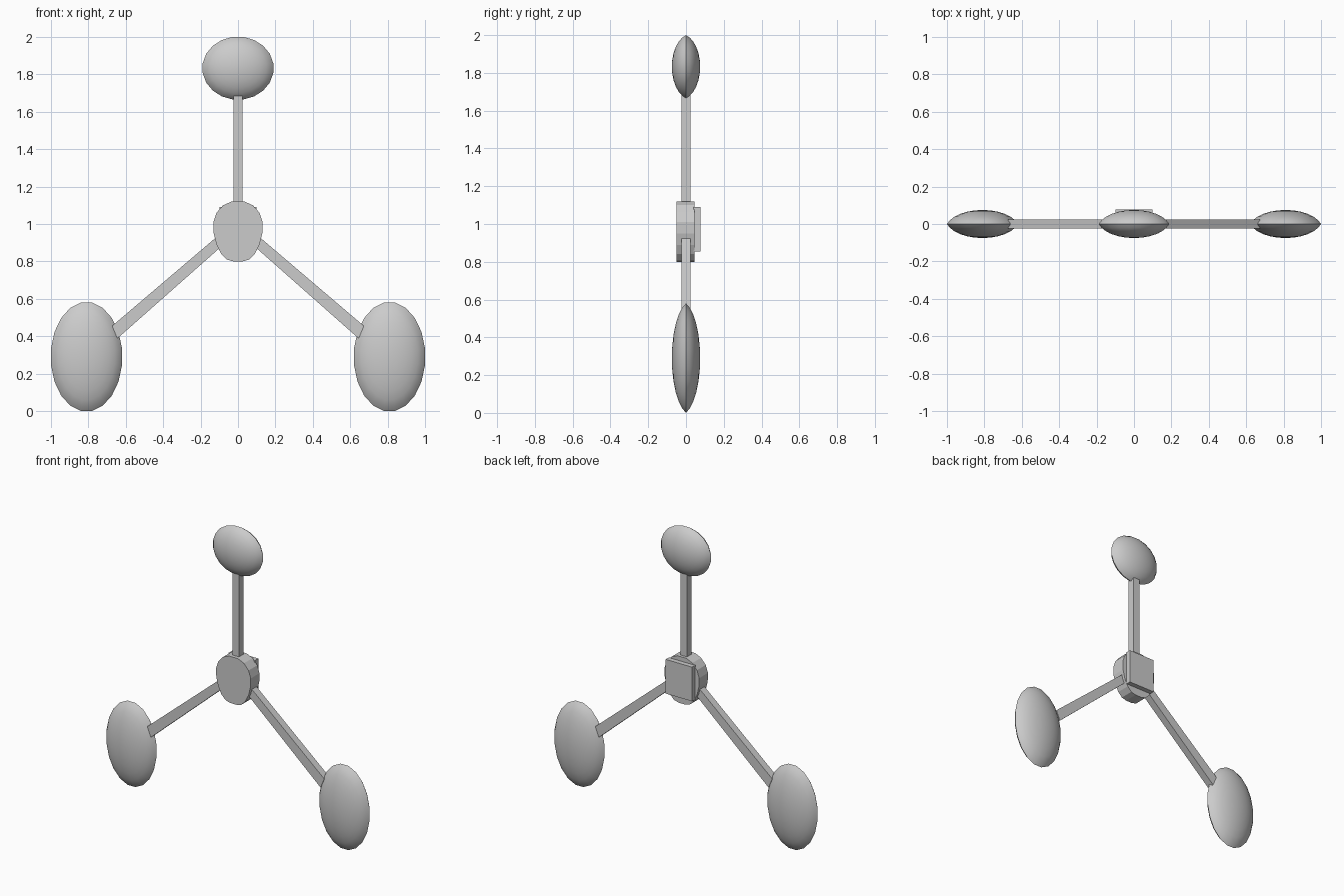
import bpy
import bmesh
from math import sin, cos, pi, radians

default_cube = bpy.data.objects.get("Cube")
if default_cube:
    bpy.data.objects.remove(default_cube, do_unlink=True)

GREY = (0.6, 0.6, 0.6, 1.0)
grey = bpy.data.materials.new("light grey")
grey.use_nodes = True
grey.diffuse_color = GREY
grey.node_tree.nodes["Principled BSDF"].inputs["Base Color"].default_value = GREY


def add_object(name, bm, smooth=False):
    bmesh.ops.recalc_face_normals(bm, faces=bm.faces)
    mesh = bpy.data.meshes.new(name)
    bm.to_mesh(mesh)
    bm.free()
    mesh.materials.append(grey)
    if smooth:
        mesh.polygons.foreach_set("use_smooth", [True] * len(mesh.polygons))
        mesh.set_sharp_from_angle(angle=radians(35))
    obj = bpy.data.objects.new(name, mesh)
    bpy.context.collection.objects.link(obj)
    return obj


def prism(name, outline, front, back):
    """Extrude an x-z outline along y."""
    bm = bmesh.new()
    face = bm.faces.new([bm.verts.new((x, front, z)) for x, z in outline])
    out = bmesh.ops.extrude_face_region(bm, geom=[face])
    moved = [v for v in out["geom"] if isinstance(v, bmesh.types.BMVert)]
    bmesh.ops.translate(bm, verts=moved, vec=(0, back - front, 0))
    return add_object(name, bm)


def lens(name, x, z, rx, rz, depth=0.075, sides=20, rings=6, arc=radians(75)):
    """Two shallow domes joined at a sharp rim."""
    bm = bmesh.new()
    loops = []
    for i in range(1 - rings, rings):
        side = 1 if i >= 0 else -1
        t = arc * (1 - abs(i) / rings)
        r = sin(t) / sin(arc)
        y = side * depth * (cos(t) - cos(arc)) / (1 - cos(arc))
        angles = [2 * pi * (k + 0.5) / sides for k in range(sides)]
        loops.append([bm.verts.new((x + rx * r * cos(a), y, z + rz * r * sin(a)))
                      for a in angles])
    for a, b in zip(loops, loops[1:]):
        for k in range(sides):
            n = (k + 1) % sides
            bm.faces.new((a[k], a[n], b[n], b[k]))
    for loop, y in ((loops[0], -depth), (loops[-1], depth)):
        tip = bm.verts.new((x, y, z))
        for k in range(sides):
            bm.faces.new((loop[k], loop[(k + 1) % sides], tip))
    return add_object(name, bm, smooth=True)


# Egg-shaped hub with a square plate behind it
half = [(0.035, 1.12), (0.08, 1.10), (0.115, 1.06), (0.132, 1.01), (0.13, 0.95),
        (0.115, 0.89), (0.09, 0.84), (0.06, 0.81), (0.025, 0.80)]
prism("hub", half + [(-x, z) for x, z in reversed(half)], -0.05, 0.045)
prism("back_plate", [(-0.1, 0.855), (0.1, 0.855), (0.1, 1.09), (-0.1, 1.09)], 0.04, 0.078)

# Upper arm and pad
prism("upper_arm", [(-0.025, 1.0), (0.025, 1.0), (0.025, 1.69), (-0.025, 1.69)], -0.025, 0.025)
lens("upper_pad", 0, 1.833, 0.191, 0.169)

# Lower arms and pads, mirrored
arm = [(0.08, 0.96), (0.673, 0.455), (0.645, 0.388), (0.06, 0.905)]
for label, s in (("left", 1), ("right", -1)):
    prism(label + "_arm", [(s * x, z) for x, z in arm], -0.025, 0.025)
    lens(label + "_pad", s * 0.81, 0.29, 0.192, 0.293)
